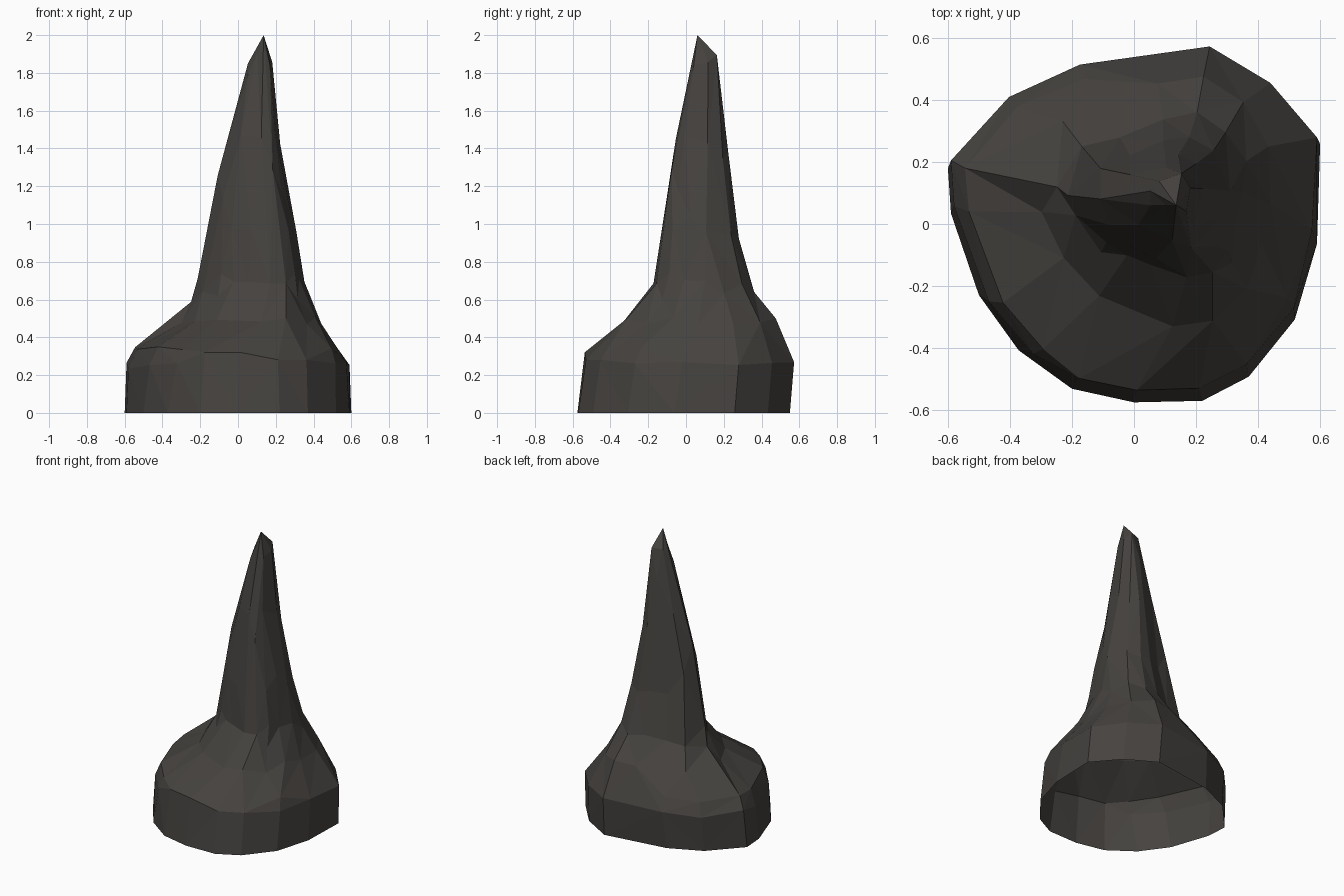
import bpy, random

if "Cube" in bpy.data.objects:
    bpy.data.objects.remove(bpy.data.objects["Cube"])

random.seed(4)

# Plan outlines, counter-clockwise from the left side
BASE = [(-.6, .2), (-.59, .05), (-.5, -.22), (-.43, -.33), (-.33, -.44), (-.2, -.53),
        (0, -.575), (.22, -.57), (.37, -.49), (.47, -.37), (.54, -.25), (.59, -.05),
        (.6, .28), (.45, .46), (.25, .58), (0, .545), (-.2, .51), (-.41, .41)]
SPIRE = [(-1, .05), (-.85, -.25), (-.65, -.5), (-.5, -.6), (-.35, -.7), (0, -.87),
         (.35, -1), (.65, -.92), (.83, -.68), (.88, -.48), (.93, -.25), (1, .05),
         (.95, .4), (.78, .8), (.45, 1), (.1, .95), (-.35, .72), (-.8, .58)]

# Height, x range, y range, blend from base to spire outline, height roughness
LEVELS = [(0, -.6, .6, -.575, .55, 0, 0),
          (.25, -.59, .59, -.55, .575, 0, .025),
          (.335, -.545, .55, -.53, .54, .05, .015),
          (.49, -.33, .44, -.33, .475, .5, .02),
          (.62, -.24, .38, -.21, .37, .8, .02),
          (.72, -.21, .35, -.17, .34, 1, .03),
          (.95, -.17, .31, -.14, .28, 1, .03),
          (1.2, -.12, .26, -.10, .245, 1, .03),
          (1.45, -.055, .22, -.055, .215, 1, .03),
          (1.78, .028, .193, .015, .18, 1, .01),
          (1.9, .08, .168, .04, .162, 1, .005)]
APEX = (.135, .06, 2.0)


def unit(points):
    """Scale an outline to fill the square from -1 to 1."""
    axes = []
    for k in (0, 1):
        vals = [p[k] for p in points]
        lo, hi = min(vals), max(vals)
        axes.append([2 * (v - lo) / (hi - lo) - 1 for v in vals])
    return list(zip(*axes))


base, spire = unit(BASE), unit(SPIRE)
n = len(base)
verts, faces = [], []

# Stack the rings, with slightly uneven heights for a chipped surface
for level, (z, x0, x1, y0, y1, t, rough) in enumerate(LEVELS):
    ring = unit([(b[0] * (1 - t) + s[0] * t, b[1] * (1 - t) + s[1] * t)
                 for b, s in zip(base, spire)])
    for u, v in ring:
        # the shoulder dips a little at the front right
        dip = .04 * max(0, 1 - abs(u - .4) * 2) if level in (1, 2) and v < -.5 else 0
        verts.append(((x0 + x1) / 2 + u * (x1 - x0) / 2,
                      (y0 + y1) / 2 + v * (y1 - y0) / 2,
                      z - dip + random.uniform(-rough, rough)))

# Triangulated skin, open underneath
for r in range(len(LEVELS) - 1):
    for i in range(n):
        j = (i + 1) % n
        a, b, c, d = r * n + i, r * n + j, (r + 1) * n + j, (r + 1) * n + i
        faces += [(a, b, c), (a, c, d)] if random.random() < .5 else [(a, b, d), (b, c, d)]
verts.append(APEX)
top = (len(LEVELS) - 1) * n
faces += [(top + i, top + (i + 1) % n, len(verts) - 1) for i in range(n)]

mesh = bpy.data.meshes.new("stalagmite")
mesh.from_pydata(verts, [], faces)
rock = bpy.data.objects.new("stalagmite", mesh)
bpy.context.collection.objects.link(rock)

# Collapse into large irregular facets
decimate = rock.modifiers.new("facets", 'DECIMATE')
decimate.ratio = .48

# Dark stone
stone = bpy.data.materials.new("dark_stone")
stone.diffuse_color = (.06, .055, .05, 1)
stone.use_nodes = True
stone.node_tree.nodes["Principled BSDF"].inputs["Base Color"].default_value = stone.diffuse_color
mesh.materials.append(stone)
